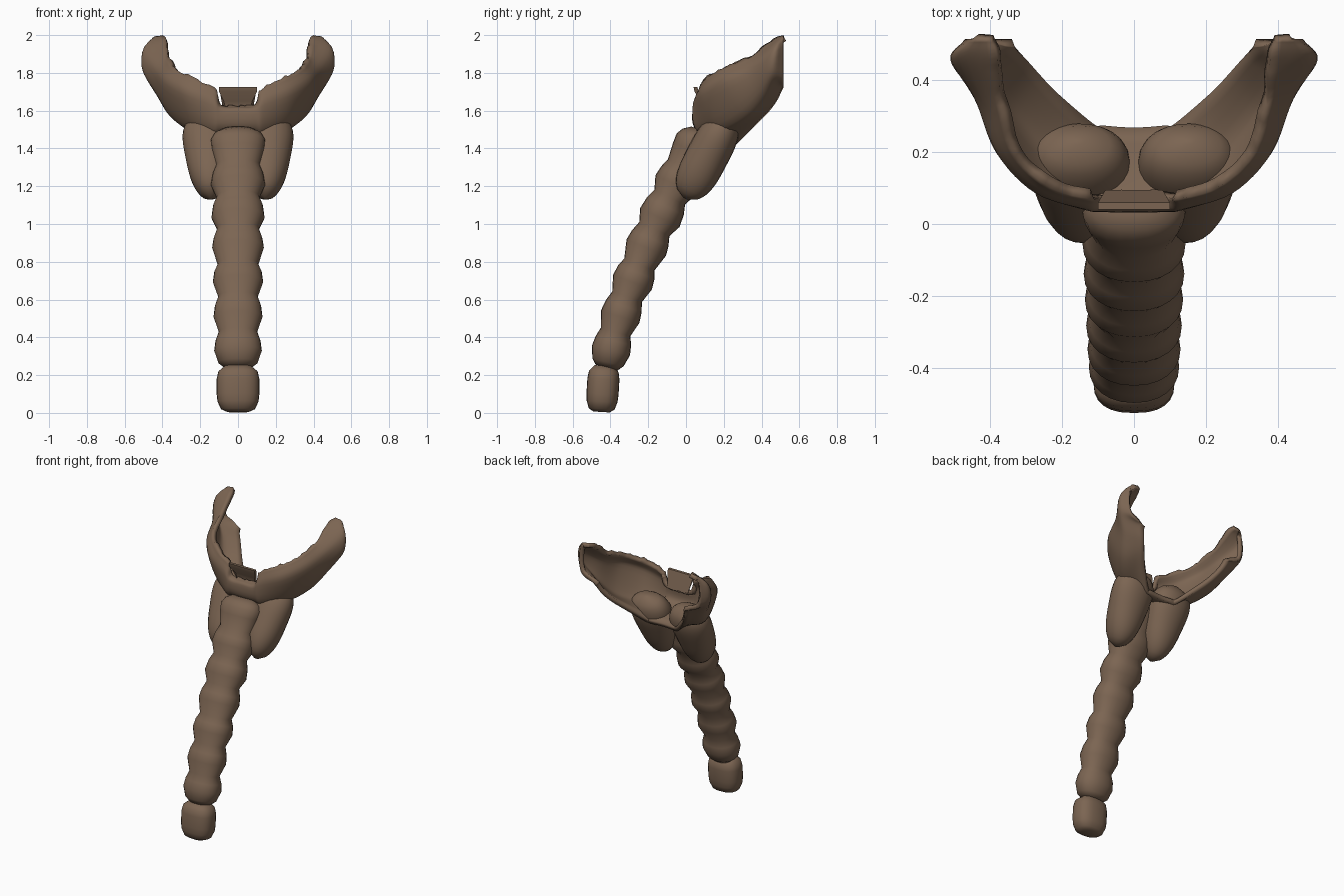
import bpy, bmesh, math, random
from mathutils import Vector

random.seed(4)
cube = bpy.data.objects.get("Cube")
if cube:
    bpy.data.objects.remove(cube, do_unlink=True)

# Single brown material
brown = bpy.data.materials.new("warm_brown")
brown.use_nodes = True
brown.diffuse_color = (0.2, 0.13, 0.085, 1)
brown.node_tree.nodes["Principled BSDF"].inputs["Base Color"].default_value = brown.diffuse_color


def spline(points, steps):
    """Smooth curve running through every point."""
    pts = [Vector(p) for p in points]
    pts = [2 * pts[0] - pts[1]] + pts + [2 * pts[-1] - pts[-2]]
    out = []
    for a, b, c, d in zip(pts, pts[1:], pts[2:], pts[3:]):
        for i in range(steps):
            t = i / steps
            out.append(b + (c - a) * t / 2 + (2 * a - 5 * b + 4 * c - d) * t * t / 2
                       + (3 * b - a - 3 * c + d) * t ** 3 / 2)
    return out + [pts[-2]]


def finish(name, bm, angle=40):
    mesh = bpy.data.meshes.new(name)
    bm.to_mesh(mesh)
    bm.free()
    mesh.materials.append(brown)
    obj = bpy.data.objects.new(name, mesh)
    bpy.context.collection.objects.link(obj)
    bpy.ops.object.select_all(action="DESELECT")
    obj.select_set(True)
    bpy.context.view_layer.objects.active = obj
    bpy.ops.object.shade_smooth_by_angle(angle=math.radians(angle))
    return obj


def skin(bm, rows, closed):
    """Quads between successive rows of vertices."""
    for low, high in zip(rows, rows[1:]):
        n = len(low)
        for i in range(n if closed else n - 1):
            j = (i + 1) % n
            bm.faces.new((low[i], low[j], high[j], high[i]))


def loft(name, rings, power=1.0, sides=24):
    """Capped tube; each ring is centre, half width, half depth."""
    bm = bmesh.new()
    rows = []
    for k, (centre, wide, deep) in enumerate(rings):
        before, after = rings[max(k - 1, 0)][0], rings[min(k + 1, len(rings) - 1)][0]
        axis = (Vector(after) - Vector(before)).normalized()
        side = (Vector((1, 0, 0)) - axis * axis.x).normalized()
        back = axis.cross(side)
        row = []
        for i in range(sides):
            c, s = math.cos(math.tau * i / sides), math.sin(math.tau * i / sides)
            c, s = (math.copysign(abs(v) ** power, v) for v in (c, s))
            row.append(bm.verts.new(Vector(centre) + side * c * wide + back * s * deep))
        rows.append(row)
    skin(bm, rows, True)
    bm.faces.new(rows[0][::-1])
    bm.faces.new(rows[-1])
    bmesh.ops.recalc_face_normals(bm, faces=bm.faces)
    return finish(name, bm, 75)


# Segmented stem: alternating swellings and waists along a bent line
line = spline([(0, -.42, .24), (0, -.345, .52), (0, -.2, .9), (0, -.035, 1.25), (0, .07, 1.51)], 30)


def on_line(z):
    return min(line, key=lambda p: abs(p.z - z))


rings = [(on_line(.24), .07, .06), (on_line(.265), .105, .085)]
for waist in (.43, .61, .79, .97, 1.14, 1.31):
    grow = 1 + .16 * (waist - .43)
    rings.append((on_line(waist - .1), .126 * grow, .104 * grow))
    rings.append((on_line(waist - .05), .119 * grow, .097 * grow))
    rings.append((on_line(waist), .102 * grow, .081 * grow))
rings += [(on_line(1.39), .14, .1), (on_line(1.44), .145, .1),
          (on_line(1.48), .125, .08), (on_line(1.505), .08, .04)]
loft("segmented_stem", rings, .92)

# Rounded block at the foot
foot = [(.005, .5), (.02, .8), (.06, .96), (.1, 1), (.18, 1), (.22, .92), (.25, .6)]
loft("foot_block", [((0, -.448 + .06 * z, z), .113 * f, .085 * f) for z, f in foot], .8)

# Side pads: leaning rounded bodies, fuller towards the top
for label, sign in (("left", 1), ("right", -1)):
    pad = []
    start, end = Vector((sign * .145, -.005, 1.135)), Vector((sign * .155, .232, 1.585))
    for i in range(21):
        t = i / 20
        round_off = max(1 - abs(2 * t - 1) ** 3.3, .01) ** .5
        pad.append((start.lerp(end, t), (.09 + .078 * t) * round_off, .112 * round_off))
    loft(label + "_pad", pad, .95)

# Scooped collar: each station runs rim, upper wall, lower wall, inner edge
stations = [
    [(.09, .075, 1.635), (.09, .035, 1.6), (.09, .065, 1.49), (.08, .265, 1.42)],
    [(.12, .07, 1.715), (.14, .04, 1.63), (.14, .08, 1.48), (.13, .275, 1.43)],
    [(.23, .1, 1.77), (.28, .09, 1.68), (.26, .18, 1.5), (.22, .365, 1.52)],
    [(.33, .19, 1.825), (.385, .2, 1.74), (.36, .3, 1.57), (.28, .435, 1.59)],
    [(.37, .33, 1.885), (.44, .34, 1.81), (.43, .4, 1.68), (.32, .48, 1.65)],
    [(.38, .46, 1.98), (.5, .46, 1.92), (.49, .46, 1.78), (.34, .505, 1.7)],
    [(.4, .515, 2), (.46, .515, 1.97), (.46, .515, 1.78), (.34, .515, 1.72)],
]
centre = [(0, .075, 1.625), (0, .035, 1.6), (0, .06, 1.49), (0, .26, 1.42)]
mirrored = [[(-x, y, z) for x, y, z in s] for s in reversed(stations)]
lengthwise = [spline(path, 6) for path in zip(*(mirrored + [centre] + stations))]
bm = bmesh.new()
rows = []
for section in zip(*lengthwise):
    row = spline(section, 5)
    if row[0].y < .45:
        row[0].z += random.uniform(-.008, .008)  # worn rim
    rows.append([bm.verts.new(p) for p in row])
skin(bm, rows, False)
bm.normal_update()
front = min(bm.faces, key=lambda f: f.calc_center_median().y)
if front.normal.y > 0:
    bmesh.ops.reverse_faces(bm, faces=bm.faces)
collar = finish("scooped_collar", bm, 50)
shell = collar.modifiers.new("thickness", "SOLIDIFY")
shell.thickness = .03
shell.offset = -1

# Tab standing in the front notch, leaning forward to a thin lip
bm = bmesh.new()
outline = [(.065, .085, 1.61), (.075, .08, 1.65), (.1, .045, 1.7), (.1, .04, 1.725), (.1, .06, 1.725), (.08, .095, 1.61)]
rows = [[bm.verts.new((s * x, y, z)) for x, y, z in outline] for s in (-1, 1)]
skin(bm, rows, True)
bm.faces.new(rows[0])
bm.faces.new(rows[1][::-1])
bmesh.ops.recalc_face_normals(bm, faces=bm.faces)
finish("notch_tab", bm, 30)
